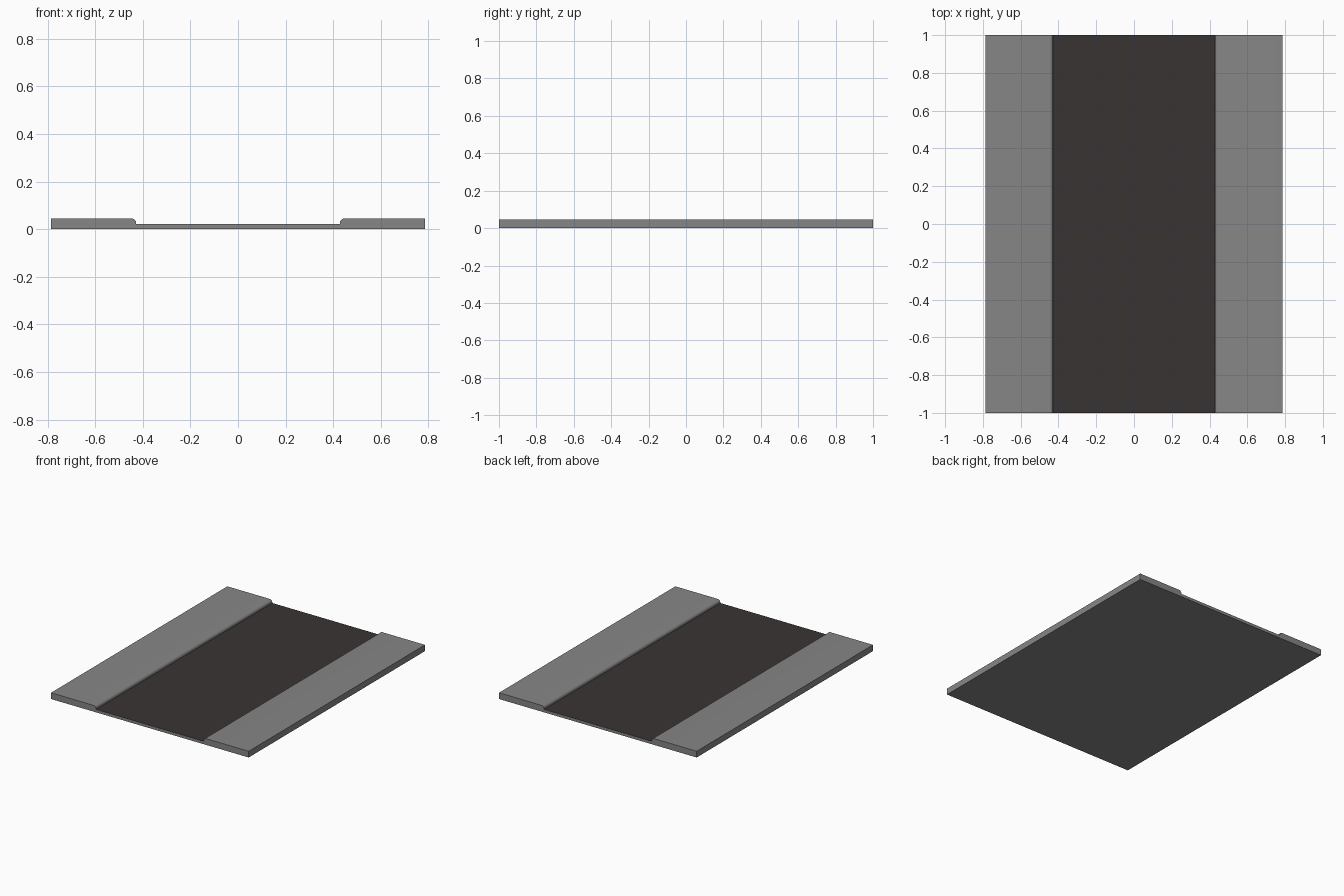
import bpy, bmesh, math

if "Cube" in bpy.data.objects:
    bpy.data.objects.remove(bpy.data.objects["Cube"])

HALF_W, HALF_L = 0.785, 1.0
ROAD_X, ROAD_Z, TOP_Z, R = 0.428, 0.021, 0.045, 0.018


def material(name, rgb):
    m = bpy.data.materials.new(name)
    m.diffuse_color = (*rgb, 1)
    m.use_nodes = True
    m.node_tree.nodes["Principled BSDF"].inputs["Base Color"].default_value = m.diffuse_color
    return m


# Cross-section: right half with rounded kerb, then mirrored
right = [(HALF_W, 0), (HALF_W, TOP_Z)]
for i in range(6):
    a = math.radians(90 + 90 * i / 5)
    right.append((ROAD_X + R + R * math.cos(a), TOP_Z - R + R * math.sin(a)))
right.append((ROAD_X, ROAD_Z))
profile = right + [(-x, z) for x, z in reversed(right)]

# Extrude the section along the street
bm = bmesh.new()
front = bm.faces.new([bm.verts.new((x, -HALF_L, z)) for x, z in profile])
ext = bmesh.ops.extrude_face_region(bm, geom=[front], use_keep_orig=True)
moved = [v for v in ext["geom"] if isinstance(v, bmesh.types.BMVert)]
bmesh.ops.translate(bm, verts=moved, vec=(0, 2 * HALF_L, 0))
bmesh.ops.recalc_face_normals(bm, faces=bm.faces)

# Asphalt on the sunken upward face, concrete elsewhere
for f in bm.faces:
    if f.normal.z > 0.9 and abs(f.calc_center_median().x) < 0.1:
        f.material_index = 1

mesh = bpy.data.meshes.new("street_section")
bm.to_mesh(mesh)
bm.free()
street = bpy.data.objects.new("street_section", mesh)
bpy.context.collection.objects.link(street)
mesh.materials.append(material("concrete_grey", (0.24, 0.24, 0.24)))
mesh.materials.append(material("dark_asphalt", (0.042, 0.034, 0.034)))

bpy.context.view_layer.objects.active = street
street.select_set(True)
bpy.ops.object.shade_smooth_by_angle(angle=math.radians(35))
